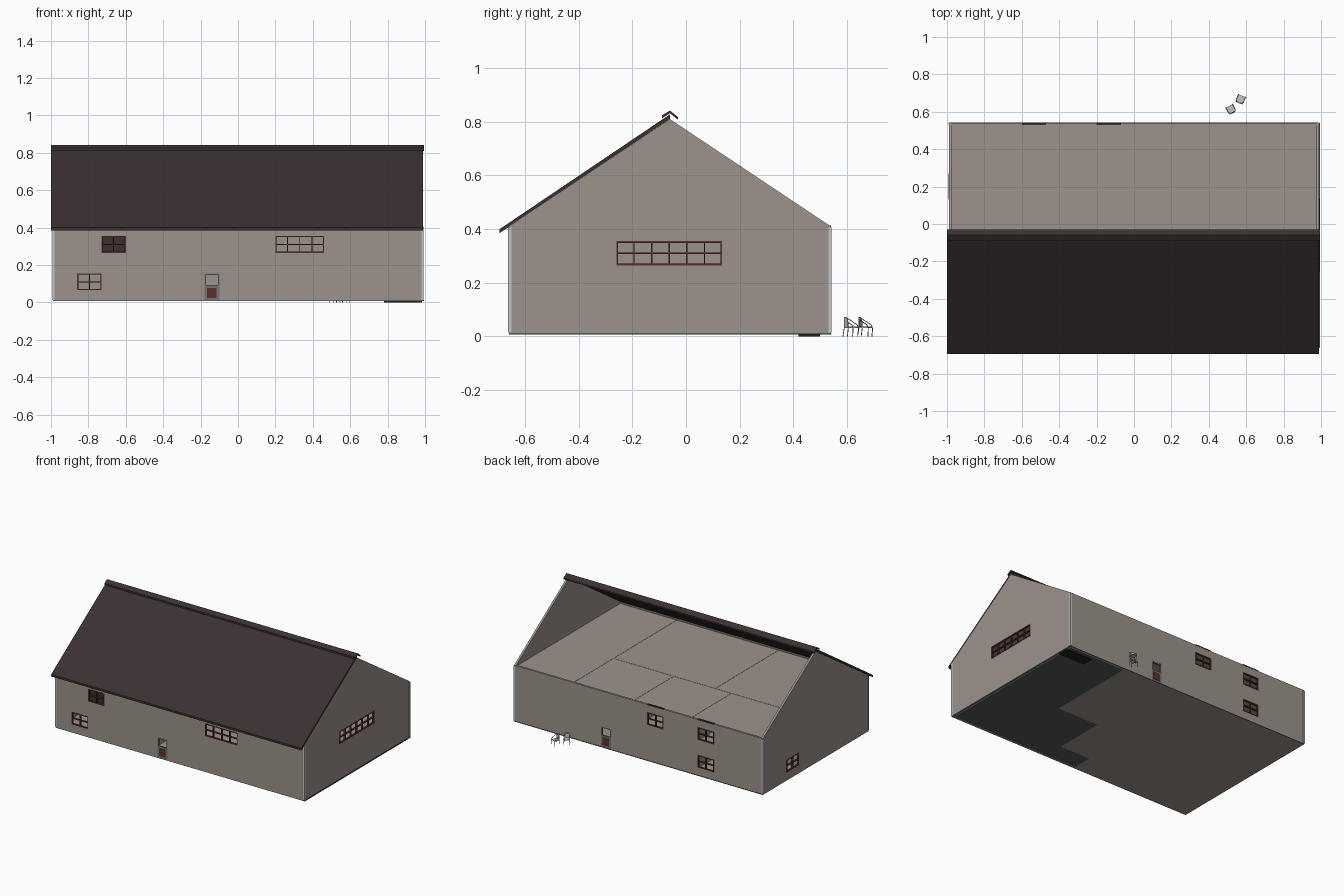
import bpy, bmesh, math
from mathutils import Matrix, Vector

if "Cube" in bpy.data.objects:
    bpy.data.objects.remove(bpy.data.objects["Cube"])


def material(name, rgb):
    m = bpy.data.materials.new(name)
    m.diffuse_color = (*rgb, 1)
    m.use_nodes = True
    m.node_tree.nodes["Principled BSDF"].inputs["Base Color"].default_value = m.diffuse_color
    return m


WALL = material("warm_beige", (0.335, 0.290, 0.258))
ROOF = material("dark_roof", (0.042, 0.030, 0.031))
FRAME = material("red_brown", (0.105, 0.030, 0.024))
SLAB = material("slate_green", (0.085, 0.105, 0.095))
PALE = material("pale_grey", (0.55, 0.56, 0.57))
METAL = material("metal_grey", (0.17, 0.17, 0.17))
DARK = material("near_black", (0.015, 0.015, 0.015))

X, YF, YB, EAVE, RIDGE_Y, RIDGE_Z = 0.99, -0.66, 0.54, 0.41, -0.06, 0.81
BASE, THICK = 0.006, 0.015


def finish(name, bm, mat):
    bmesh.ops.recalc_face_normals(bm, faces=bm.faces)
    me = bpy.data.meshes.new(name)
    bm.to_mesh(me)
    bm.free()
    if mat:
        me.materials.append(mat)
    ob = bpy.data.objects.new(name, me)
    bpy.context.collection.objects.link(ob)
    return ob


def boxes(name, spans, mat):
    """One object made of axis-aligned boxes (x0, x1, y0, y1, z0, z1)."""
    bm = bmesh.new()
    for x0, x1, y0, y1, z0, z1 in spans:
        c = ((x0 + x1) / 2, (y0 + y1) / 2, (z0 + z1) / 2)
        s = (abs(x1 - x0), abs(y1 - y0), abs(z1 - z0), 1)
        bmesh.ops.create_cube(bm, size=1, matrix=Matrix.Translation(c) @ Matrix.Diagonal(s))
    return finish(name, bm, mat)


def prism(name, profile, x0, x1, mat):
    """Extrude a (y, z) profile along x."""
    bm = bmesh.new()
    f = bm.faces.new([bm.verts.new((x0, y, z)) for y, z in profile])
    r = bmesh.ops.extrude_face_region(bm, geom=[f])
    bmesh.ops.translate(bm, vec=(x1 - x0, 0, 0),
                        verts=[v for v in r["geom"] if isinstance(v, bmesh.types.BMVert)])
    return finish(name, bm, mat)


def place(side, u0, u1, z0, z1, d0, d1):
    """Box on a wall: u runs along the wall, d is distance outside its face."""
    if side == "front":
        return (u0, u1, YF - d0, YF - d1, z0, z1)
    if side == "back":
        return (u0, u1, YB + d0, YB + d1, z0, z1)
    s = 1 if side == "right" else -1
    return (s * (X + d0), s * (X + d1), u0, u1, z0, z1)


# Openings per wall: u0, u1, z0, z1, columns of panes
LOW, HIGH = (0.065, 0.155), (0.265, 0.355)
windows = {
    "front": [(-0.86, -0.73, *LOW, 2), (-0.73, -0.60, *HIGH, 2), (0.20, 0.46, *HIGH, 4)],
    "back": [(-0.60, -0.47, *LOW, 2), (-0.60, -0.47, *HIGH, 2), (-0.20, -0.07, *HIGH, 2)],
    "right": [(-0.26, 0.135, *HIGH, 6)],
    "left": [(0.13, 0.27, *LOW, 2)],
}
doors = {"front": (-0.18, -0.10), "back": (0.22, 0.30)}
DOOR_Z = (0.012, 0.155)

for side, wins in windows.items():
    # Wall with its openings cut out
    ends = (-X, X) if side in ("front", "back") else (YF + THICK, YB - THICK)
    wall = boxes(side + "_wall", [place(side, *ends, BASE, EAVE, -THICK, 0)], WALL)
    holes = [place(side, *w[:4], -0.04, 0.03) for w in wins]
    if side in doors:
        holes.append(place(side, *doors[side], *DOOR_Z, -0.04, 0.03))
    cutter = boxes("opening_cutter", holes, None)
    cutter.hide_render = True
    mod = wall.modifiers.new("openings", "BOOLEAN")
    mod.object, mod.operation, mod.solver = cutter, "DIFFERENCE", "EXACT"
    bpy.context.view_layer.update()
    dg = bpy.context.evaluated_depsgraph_get()
    cut = bpy.data.meshes.new_from_object(wall.evaluated_get(dg))
    wall.modifiers.clear()
    wall.data = cut
    bpy.data.objects.remove(cutter)

    # Window frames with glazing bars
    bars = []
    for u0, u1, z0, z1, cols in wins:
        e, h = 0.006, 0.0025
        zm = (z0 + z1) / 2
        spans = [(u0, u1, z0, z0 + e), (u0, u1, z1 - e, z1), (u0, u1, zm - h, zm + h),
                 (u0, u0 + e, z0, z1), (u1 - e, u1, z0, z1)]
        for i in range(1, cols):
            u = u0 + (u1 - u0) * i / cols
            spans.append((u - h, u + h, z0, z1))
        bars += [place(side, *s, -0.012, 0.002) for s in spans]
    boxes(side + "_window_frames", bars, FRAME)

# Half-glazed doors
for side, (u0, u1) in doors.items():
    z0, z1 = DOOR_Z
    e = 0.008
    leaf = [(u0, u0 + e, z0, z1), (u1 - e, u1, z0, z1), (u0, u1, z1 - e, z1),
            (u0, u1, z0, 0.085), (u0, u1, 0.085, 0.093)]
    boxes(side + "_door", [place(side, *s, -0.012, -0.001) for s in leaf], METAL)
    boxes(side + "_door_panel",
          [place(side, u0 + 0.014, u1 - 0.014, z0 + 0.012, 0.078, -0.002, 0.001)], FRAME)

# Dark blind behind the upper left front window
boxes("window_blind", [place("front", -0.74, -0.59, 0.255, 0.365, -0.022, -0.018)], ROOF)

# Gable triangles above eave height
for s, name in ((1, "right_gable"), (-1, "left_gable")):
    prism(name, [(YF, EAVE), (YB, EAVE), (RIDGE_Y, RIDGE_Z)], s * X, s * (X - THICK), WALL)

# Front roof slope and ridge cap
prism("front_roof", [(-0.695, 0.385), (RIDGE_Y, 0.811), (RIDGE_Y, 0.828), (-0.695, 0.400)],
      -1.0, 0.99, ROOF)
prism("ridge_cap", [(-0.09, 0.812), (-0.06, 0.832), (-0.03, 0.808),
                    (-0.03, 0.818), (-0.06, 0.842), (-0.09, 0.824)], -1.0, 0.995, ROOF)

# Ground slabs: slate under the right hand rooms, beige under the rest
xi, y0, y1 = X - 0.012, YF + 0.012, YB - 0.012
boxes("slate_floor", [(0.53, xi, y0, y1, BASE, 0.014), (0.20, 0.53, y0, -0.13, BASE, 0.014),
                      (-0.04, 0.20, y0, -0.50, BASE, 0.014)], SLAB)
boxes("beige_floor", [(-xi, -0.04, y0, y1, BASE, 0.014), (-0.04, 0.20, -0.50, y1, BASE, 0.014),
                      (0.20, 0.53, -0.13, y1, BASE, 0.014)], WALL)
boxes("plinth_strip", [(X - 0.01, X + 0.004, YF, YB, BASE, 0.013),
                       (-X, X, YB - 0.01, YB + 0.002, BASE, 0.010)], SLAB)
boxes("door_mat", [(0.78, 0.985, 0.42, 0.50, 0, BASE + 0.002)], DARK)

# Upper floor, ceiling and inner partitions
boxes("upper_floor", [(-xi, xi, y0, y1, 0.200, 0.212)], WALL)
boxes("attic_floor", [(-xi, xi, y0, y1, 0.395, 0.405)], WALL)
t, top = 0.006, 0.4065
boxes("partitions", [
    (0.53 - t, 0.53 + t, y0, y1, BASE + 0.006, top),
    (-xi, 0.53, 0.07 - t, 0.07 + t, BASE + 0.006, top),
    (0.05 - t, 0.05 + t, 0.07, y1, BASE + 0.006, top),
    (-0.41 - t, -0.41 + t, 0.07, y1, BASE + 0.006, top),
    (-0.28 - t, -0.28 + t, y0, 0.07, BASE + 0.006, top),
], WALL)

# Dark lintels lying on the back wall top
boxes("window_lintels", [(a, a + 0.13, YB - 0.012, YB + 0.001, EAVE - 0.004, EAVE + 0.004)
                         for a in (-0.60, -0.20)], ROOF)

# Pale corner strips
strips = []
for sx in (-1, 1):
    for yc, sy in ((YF, -1), (YB, 1)):
        strips.append((sx * (X - 0.009), sx * (X + 0.003),
                       yc - sy * 0.009, yc + sy * 0.003, 0.014, EAVE - 0.004))
boxes("corner_strips", strips, PALE)


def tube(name, paths, radius, mat, smooth, mw):
    cu = bpy.data.curves.new(name, "CURVE")
    cu.dimensions, cu.bevel_depth, cu.bevel_resolution = "3D", radius, 1
    cu.resolution_u = 4
    for pts in paths:
        sp = cu.splines.new("BEZIER" if smooth else "POLY")
        if smooth:
            sp.bezier_points.add(len(pts) - 1)
            for p, co in zip(sp.bezier_points, pts):
                p.co = co
                p.handle_left_type = p.handle_right_type = "AUTO"
        else:
            sp.points.add(len(pts) - 1)
            for p, co in zip(sp.points, pts):
                p.co = (*co, 1)
    cu.materials.append(mat)
    ob = bpy.data.objects.new(name, cu)
    bpy.context.collection.objects.link(ob)
    ob.matrix_world = mw


# Two garden chairs behind the house
half = [(-0.020, 0.019, 0), (-0.021, 0.018, 0.040), (-0.021, 0.004, 0.050), (-0.017, -0.017, 0.064)]
hoop = half + [(0, -0.023, 0.071)] + [(-x, y, z) for x, y, z in reversed(half)]
for n, (cx, cy, ang) in enumerate(((0.518, 0.614, 28), (0.570, 0.668, -22)), 1):
    mw = Matrix.Translation((cx, cy, 0)) @ Matrix.Rotation(math.radians(ang), 4, "Z")
    tube(f"chair_{n}_arm_hoop", [hoop], 0.0016, METAL, True, mw)
    tube(f"chair_{n}_back_legs",
         [[(s * 0.015, -0.019, 0.055), (s * 0.016, -0.018, 0.033), (s * 0.018, -0.023, 0)]
          for s in (-1, 1)], 0.0015, METAL, False, mw)
    seat = boxes(f"chair_{n}_seat", [(-0.019, 0.019, -0.019, 0.019, 0.032, 0.036)], PALE)
    back = boxes(f"chair_{n}_back", [(-0.014, 0.014, -0.021, -0.018, 0.036, 0.066)], PALE)
    seat.matrix_world = back.matrix_world = mw
